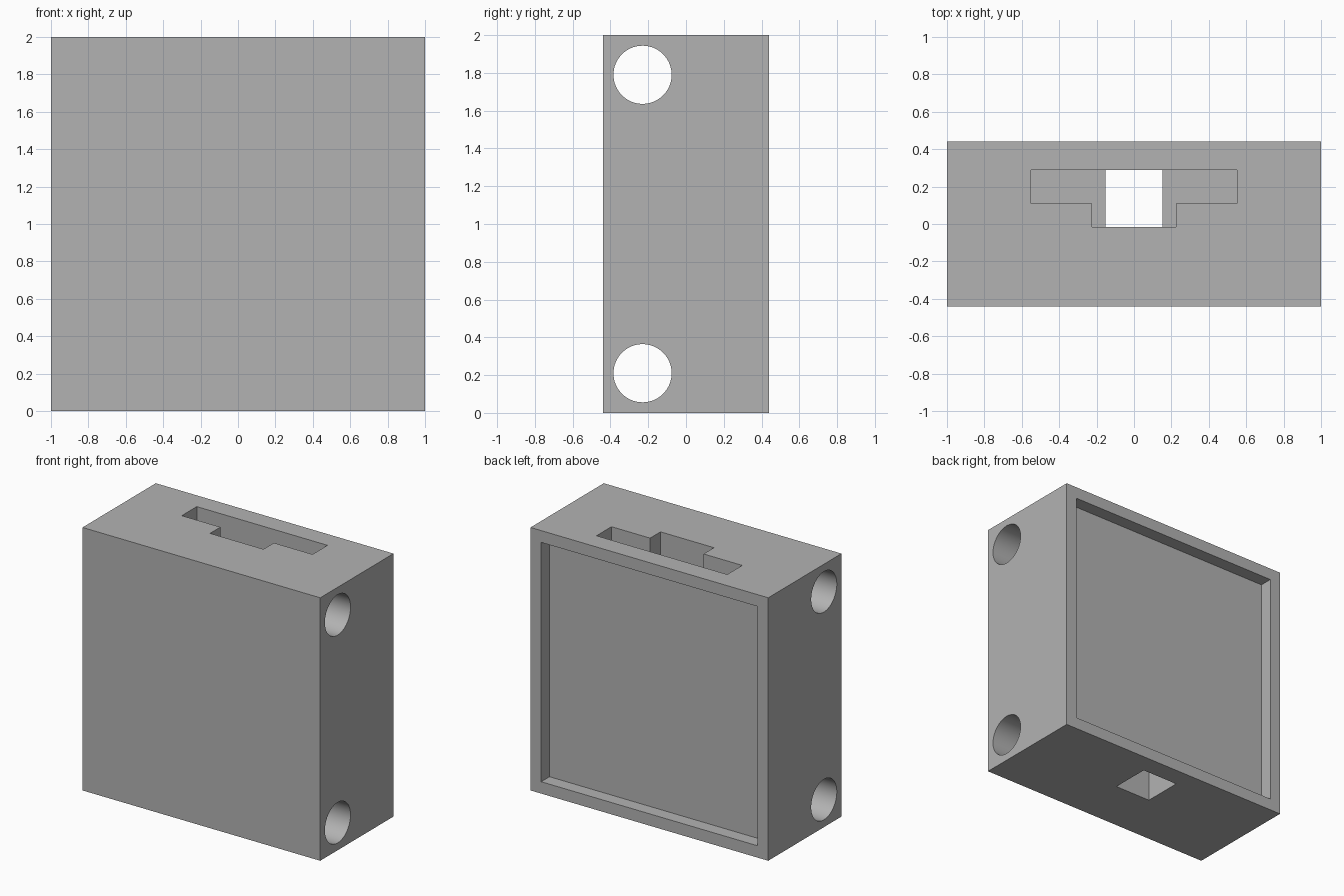
import bpy
import bmesh
from math import radians
from mathutils import Matrix, Vector

cube = bpy.data.objects.get("Cube")
if cube:
    bpy.data.objects.remove(cube, do_unlink=True)

HALF_DEPTH = 0.44
SLOT_FLOOR = 0.7

grey = bpy.data.materials.new("plain grey")
grey.use_nodes = True
colour = (0.45, 0.45, 0.45, 1)
grey.diffuse_color = colour
grey.node_tree.nodes["Principled BSDF"].inputs["Base Color"].default_value = colour


def add_object(name, bm):
    bmesh.ops.recalc_face_normals(bm, faces=bm.faces)
    mesh = bpy.data.meshes.new(name)
    bm.to_mesh(mesh)
    bm.free()
    mesh.materials.append(grey)
    obj = bpy.data.objects.new(name, mesh)
    bpy.context.collection.objects.link(obj)
    return obj


def box(name, low, high):
    low, high = Vector(low), Vector(high)
    bm = bmesh.new()
    bmesh.ops.create_cube(bm, size=1)
    bmesh.ops.scale(bm, vec=high - low, verts=bm.verts)
    bmesh.ops.translate(bm, vec=(low + high) / 2, verts=bm.verts)
    return add_object(name, bm)


def prism(name, outline, bottom, top):
    bm = bmesh.new()
    face = bm.faces.new([bm.verts.new((x, y, bottom)) for x, y in outline])
    result = bmesh.ops.extrude_face_region(bm, geom=[face])
    raised = [v for v in result["geom"] if isinstance(v, bmesh.types.BMVert)]
    bmesh.ops.translate(bm, vec=(0, 0, top - bottom), verts=raised)
    return add_object(name, bm)


def cross_bore(name, y, z, radius):
    bm = bmesh.new()
    bmesh.ops.create_cone(bm, cap_ends=True, segments=64, radius1=radius, radius2=radius,
                          depth=2.4, matrix=Matrix.Translation((0, y, z)) @ Matrix.Rotation(radians(90), 4, "Y"))
    return add_object(name, bm)


# Main block
body = box("block_body", (-1, -HALF_DEPTH, 0), (1, HALF_DEPTH, 2))

# Stepped slot in the top, built from one mirrored half outline
half = [(0.225, -0.015), (0.225, 0.11), (0.55, 0.11), (0.55, 0.29)]
outline = half + [(-x, y) for x, y in reversed(half)]
cutters = [
    prism("slot_cutter", outline, SLOT_FLOOR, 2.2),
    # Square passage through the base, below the slot
    box("passage_cutter", (-0.152, -0.015, -0.2), (0.152, 0.29, SLOT_FLOOR + 0.1)),
    # Shallow panel recess in the back
    box("recess_cutter", (-0.91, 0.34, 0.09), (0.91, 0.6, 1.91)),
]
# Round bores from side to side
for label, z in (("lower", 0.21), ("upper", 1.79)):
    cutters.append(cross_bore(label + "_bore_cutter", -0.23, z, 0.154))

bpy.ops.object.select_all(action="DESELECT")
body.select_set(True)
bpy.context.view_layer.objects.active = body
for cutter in cutters:
    cutter.hide_render = True
    cut = body.modifiers.new(cutter.name, "BOOLEAN")
    cut.operation = "DIFFERENCE"
    cut.solver = "EXACT"
    cut.object = cutter
    bpy.ops.object.modifier_apply(modifier=cut.name)
for cutter in cutters:
    bpy.data.objects.remove(cutter, do_unlink=True)

bpy.ops.object.shade_smooth_by_angle(angle=radians(30))
